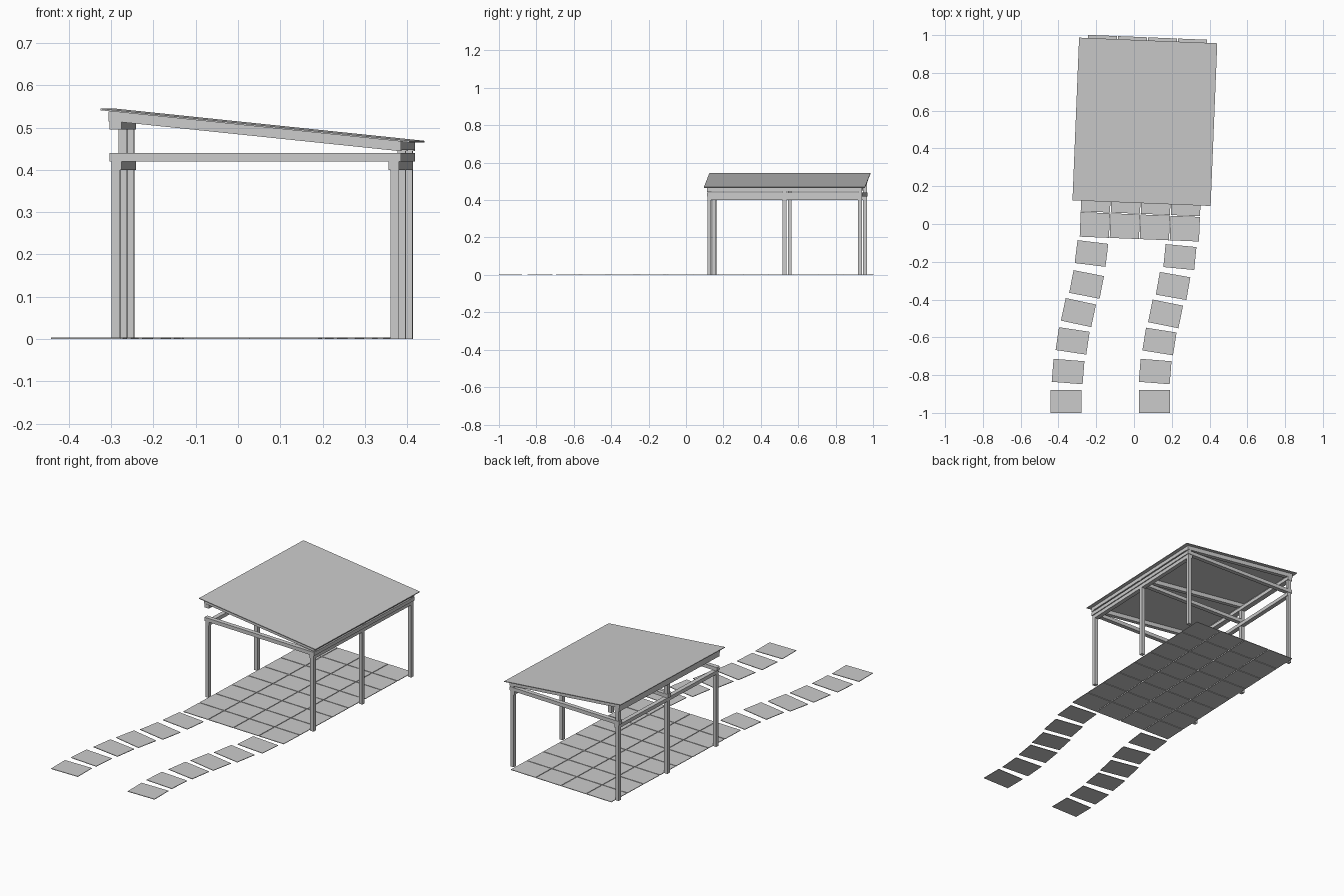
import bpy, bmesh
from math import radians, atan
from mathutils import Matrix, Vector

if "Cube" in bpy.data.objects:
    bpy.data.objects.remove(bpy.data.objects["Cube"])

# Local frame of the shelter: turned slightly clockwise on the plot
FRAME = Matrix.Translation((0.0575, 0.541, 0)) @ Matrix.Rotation(radians(-2.33), 4, 'Z')
SLOPE = 0.104


def add_box(bm, lo, hi, shear=0.0):
    """Box between two corners; shear tilts it down towards +x."""
    lo, hi = Vector(lo), Vector(hi)
    size, mid = hi - lo, (hi + lo) / 2
    m = Matrix.Translation(mid) @ Matrix.Diagonal((*size, 1))
    verts = bmesh.ops.create_cube(bm, size=1, matrix=m)["verts"]
    for v in verts:
        v.co.z -= shear * v.co.x


def make(name, boxes, matrix=FRAME, shear=0.0):
    bm = bmesh.new()
    for lo, hi in boxes:
        add_box(bm, lo, hi, shear)
    mesh = bpy.data.meshes.new(name)
    bm.to_mesh(mesh)
    bm.free()
    ob = bpy.data.objects.new(name, mesh)
    ob.matrix_world = matrix
    bpy.context.collection.objects.link(ob)
    return ob


# Paved floor: grid of thin slabs with narrow joints
W, L, NX, NY, T, J = 0.636, 1.073, 4, 8, 0.003, 0.002
dx, dy = W / NX, L / NY
x0, y0 = -0.004 - W / 2, -0.087 - L / 2
make("floor_paving", [((x0 + i * dx + J, y0 + j * dy + J, 0),
                       (x0 + (i + 1) * dx - J, y0 + (j + 1) * dy - J, T))
                      for i in range(NX) for j in range(NY)])

# Driveway: two curving tracks of slabs (x, y, angle)
tracks = {
    "left": [(-.225, -.156, -7), (-.251, -.32, -11), (-.294, -.469, -12),
             (-.325, -.619, -8.5), (-.349, -.781, -4.5), (-.36, -.939, 0)],
    "right": [(.243, -.175, -5.5), (.222, -.328, -10), (.167, -.476, -11.5),
              (.135, -.622, -9), (.112, -.781, -4.5), (.108, -.939, 0)],
}
tracks["right"][1] = (.207, -.328, -10)
for side, slabs in tracks.items():
    for k, (x, y, a) in enumerate(slabs):
        m = Matrix.Translation((x, y, 0)) @ Matrix.Rotation(radians(a), 4, 'Z')
        make(f"driveway_slab_{side}_{k + 1}", [((-.082, -.061, 0), (.082, .061, T))], m)

# Posts, side rails, stubs, ties and rafters
ROWS = {"front": -0.403, "middle": 0.0, "back": 0.403}
H = 0.010
for side, s in (("left", -1), ("right", 1)):
    px = s * 0.33
    top = 0.496 if s < 0 else 0.45
    for row, y in ROWS.items():
        make(f"post_{row}_{side}", [((px - H, y - H, 0), (px + H, y + H, .40))])
        if row != "front":
            make(f"stub_post_{row}_{side}", [((px - H, y - H, .42), (px + H, y + H, top))])
    xs = sorted((s * .316, s * .340))
    make(f"lower_rail_{side}", [((xs[0], -.413, .40), (xs[1], .413, .42))])

make("upper_plate_left", [((-.345, -.415, .495), (-.316, .415, .515))])
make("upper_plate_right", [((.321, -.415, .42), (.345, .415, .44))])
make("fascia_left", [((-.347, -.415, .515), (-.337, .415, .538))])
make("fascia_right", [((.335, -.415, .447), (.345, .415, .467))])

for row, y in ROWS.items():
    make(f"cross_tie_{row}", [((-.345, y - .012, .42), (.345, y + .012, .44))])
    make(f"rafter_{row}", [((-.345, y - .011, .480), (.345, y + .011, .503))], shear=SLOPE)

# Sloping roof sheet
make("roof", [((-.366, -.431, .503), (.366, .431, .507))], shear=SLOPE)
